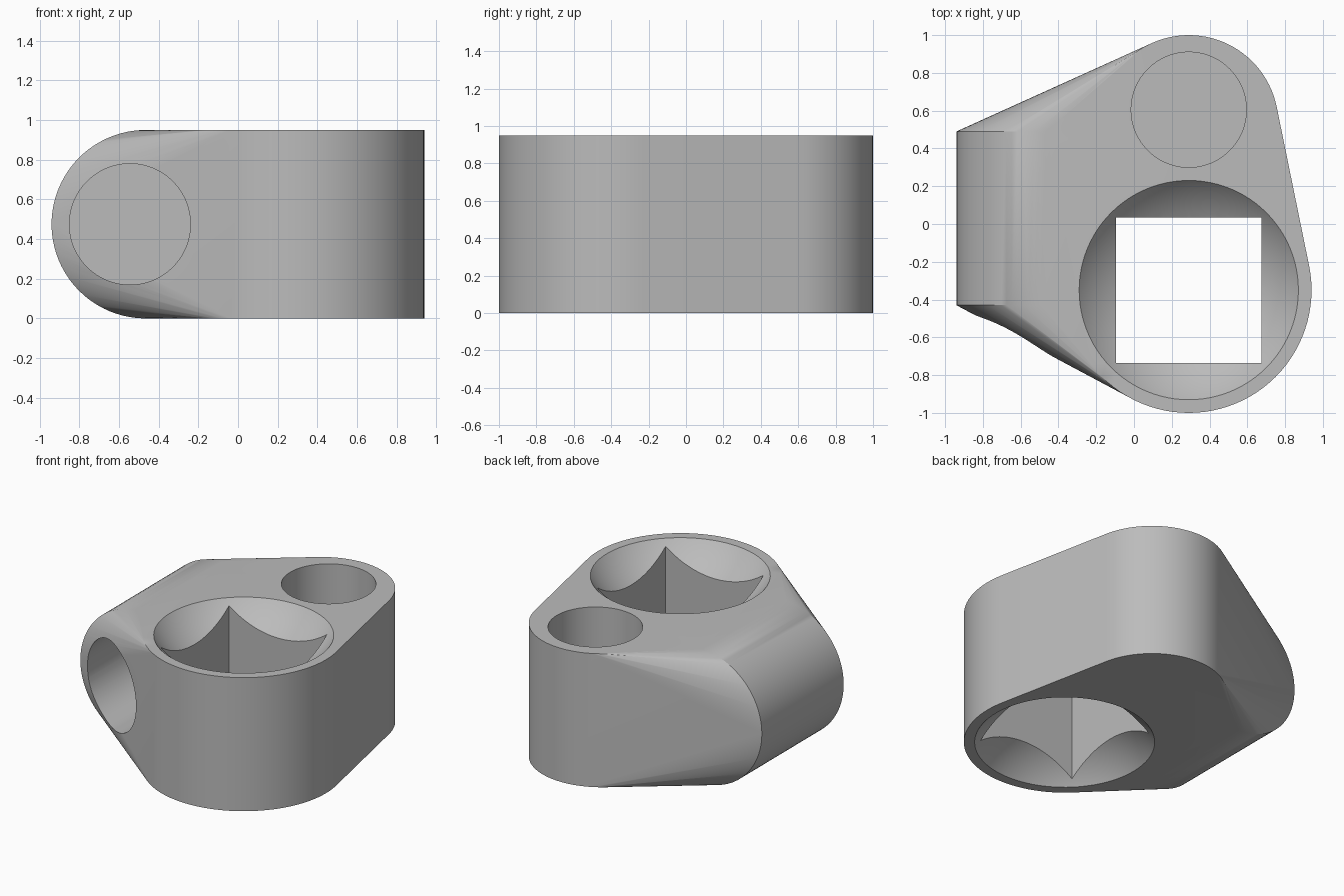
import bpy, bmesh, math
from mathutils import Matrix, Vector

cube = bpy.data.objects.get("Cube")
if cube:
    bpy.data.objects.remove(cube, do_unlink=True)

H = 0.95          # block height
CX = 0.29         # shared x of the two upright bosses
BIG_Y = -0.35     # centre of the large boss

grey = bpy.data.materials.new("plain grey")
grey.use_nodes = True
grey.diffuse_color = (0.5, 0.5, 0.5, 1)
grey.node_tree.nodes["Principled BSDF"].inputs["Base Color"].default_value = (0.5, 0.5, 0.5, 1)


def finish(name, bm):
    bmesh.ops.recalc_face_normals(bm, faces=bm.faces)
    mesh = bpy.data.meshes.new(name)
    bm.to_mesh(mesh)
    bm.free()
    mesh.materials.append(grey)
    obj = bpy.data.objects.new(name, mesh)
    bpy.context.collection.objects.link(obj)
    return obj


def add_cylinder(bm, start, end, radius):
    start, end = Vector(start), Vector(end)
    axis = end - start
    turn = axis.to_track_quat('Z', 'Y').to_matrix().to_4x4()
    bmesh.ops.create_cone(bm, cap_ends=True, segments=96, radius1=radius, radius2=radius,
                          depth=axis.length, matrix=Matrix.Translation((start + end) / 2) @ turn)


# Body: skin stretched over two upright bosses and one lying boss
bm = bmesh.new()
add_cylinder(bm, (CX, BIG_Y, 0), (CX, BIG_Y, H), 0.65)
add_cylinder(bm, (CX, 0.525, 0), (CX, 0.525, H), 0.475)
add_cylinder(bm, (-0.465, -0.43, H / 2), (-0.465, 0.49, H / 2), 0.475)
hull = bmesh.ops.convex_hull(bm, input=bm.verts)
kept = set(g for g in hull["geom"] if isinstance(g, bmesh.types.BMFace))
bmesh.ops.delete(bm, geom=[f for f in bm.faces if f not in kept], context='FACES')
bmesh.ops.delete(bm, geom=[v for v in bm.verts if not v.link_faces], context='VERTS')
bmesh.ops.dissolve_limit(bm, angle_limit=math.radians(0.2), verts=bm.verts, edges=bm.edges)
body = finish("connector_block", bm)

# Blind round sockets in the top and in the front
cutters = []
for name, start, end in (("top_socket", (CX, 0.605, 0.1), (CX, 0.605, H + 0.3)),
                         ("front_socket", (-0.545, 0.39, H / 2), (-0.545, -1.3, H / 2))):
    bm = bmesh.new()
    add_cylinder(bm, start, end, 0.305)
    cutters.append(finish(name, bm))

# Square through hole
bm = bmesh.new()
bmesh.ops.create_cube(bm, size=1, matrix=Matrix.Translation((CX, BIG_Y, H / 2)) @
                      Matrix.Diagonal((0.77, 0.77, 2, 1)))
cutters.append(finish("square_hole", bm))

# Spherical dishes above and below the square hole
for name, z in (("upper_dish", H * 1.5), ("lower_dish", -H / 2)):
    bm = bmesh.new()
    bmesh.ops.create_uvsphere(bm, u_segments=96, v_segments=64, radius=0.75,
                              matrix=Matrix.Translation((CX, BIG_Y, z)))
    cutters.append(finish(name, bm))

bpy.ops.object.select_all(action='DESELECT')
body.select_set(True)
bpy.context.view_layer.objects.active = body
for cutter in cutters:
    cutter.hide_render = True
    mod = body.modifiers.new(cutter.name, 'BOOLEAN')
    mod.operation = 'DIFFERENCE'
    mod.solver = 'EXACT'
    mod.object = cutter
    bpy.ops.object.modifier_apply(modifier=mod.name)
for cutter in cutters:
    bpy.data.objects.remove(cutter, do_unlink=True)

bpy.ops.object.shade_smooth_by_angle(angle=math.radians(25))
